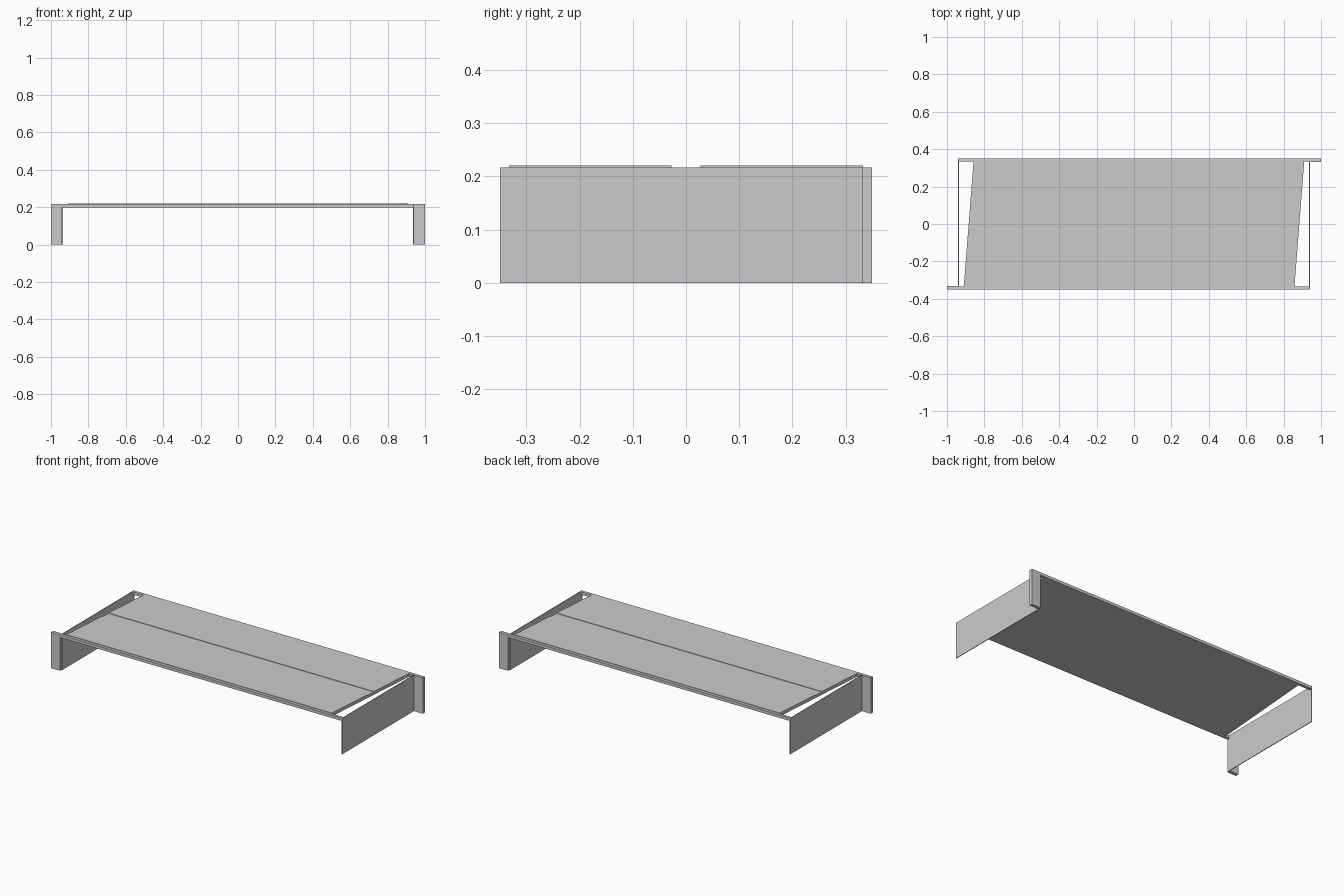
import bpy, bmesh
from math import pi
from mathutils import Matrix

if "Cube" in bpy.data.objects:
    bpy.data.objects.remove(bpy.data.objects["Cube"])


def prism(name, outline, z0, z1, turn=False):
    """Extrude an outline from z0 to z1; turn=True rotates it half a turn about z."""
    bm = bmesh.new()
    face = bm.faces.new([bm.verts.new((x, y, z0)) for x, y in outline])
    ext = bmesh.ops.extrude_face_region(bm, geom=[face])
    top = [v for v in ext["geom"] if isinstance(v, bmesh.types.BMVert)]
    bmesh.ops.translate(bm, verts=top, vec=(0, 0, z1 - z0))
    if turn:
        bm.transform(Matrix.Rotation(pi, 4, 'Z'))
    bmesh.ops.recalc_face_normals(bm, faces=bm.faces)
    mesh = bpy.data.meshes.new(name)
    bm.to_mesh(mesh)
    bm.free()
    obj = bpy.data.objects.new(name, mesh)
    bpy.context.collection.objects.link(obj)
    return obj


def rect(x0, x1, y0, y1):
    return [(x0, y0), (x1, y0), (x1, y1), (x0, y1)]


def left_x(y):
    """Slanted left end of the deck."""
    return -0.884 + 0.078 * y


def right_x(y):
    return 0.884 + 0.078 * y


def slanted(y0, y1):
    return [(left_x(y0), y0), (right_x(y0), y0), (right_x(y1), y1), (left_x(y1), y1)]


DECK_Z, RAIL_Z, TOP_Z = 0.2, 0.217, 0.22

# Slanted deck with a shallow central groove
prism("deck", slanted(-0.333, 0.333), DECK_Z, RAIL_Z)

# Parts repeated with half-turn symmetry
for side, turn in (("front", False), ("back", True)):
    # Raised top panel
    prism(side + "_panel", slanted(-0.333, -0.027), RAIL_Z, TOP_Z, turn)
    # Long edge rail
    prism(side + "_rail", rect(-0.94, 0.94, -0.35, -0.333), DECK_Z, RAIL_Z, turn)
    # Corner post
    prism(side + "_post", rect(-1.0, -0.94, -0.35, -0.331), 0, RAIL_Z, turn)
    # Thin end plate
    prism(side + "_end_plate", rect(0.936, 0.94, -0.35, 0.333), 0, DECK_Z, turn)
    prism(side + "_end_plate_top", rect(0.936, 0.94, -0.333, 0.333), DECK_Z, RAIL_Z, turn)
